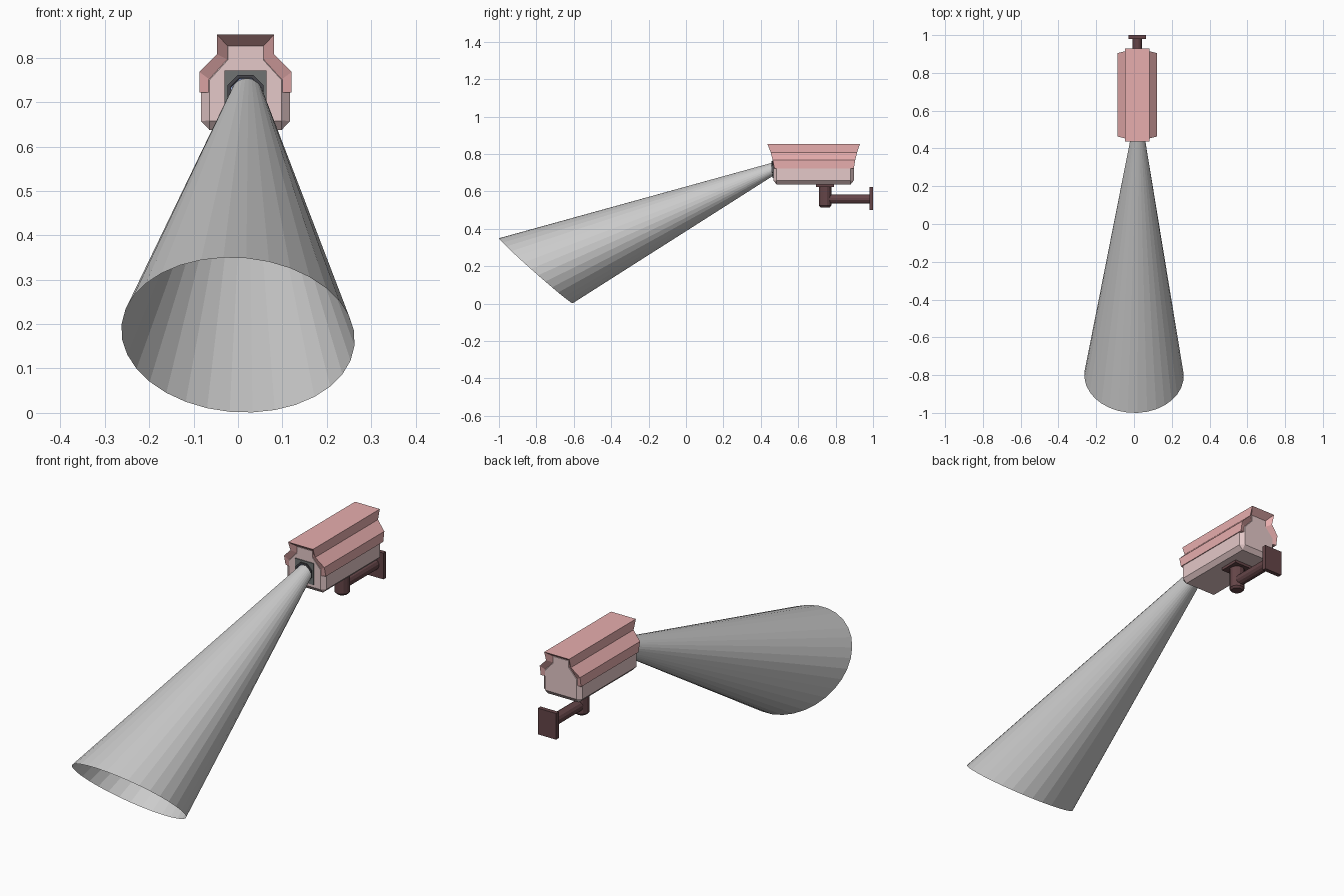
import bpy, bmesh
from math import pi, cos, sin
from mathutils import Vector, Matrix

if "Cube" in bpy.data.objects:
    bpy.data.objects.remove(bpy.data.objects["Cube"])

CX = 0.017  # centre line of the camera


def material(name, rgb):
    m = bpy.data.materials.new(name)
    m.diffuse_color = (*rgb, 1)
    m.use_nodes = True
    m.node_tree.nodes["Principled BSDF"].inputs["Base Color"].default_value = m.diffuse_color
    return m


ROOF = material("roof_pink", (0.80, 0.42, 0.42))
BODY = material("body_pink", (0.78, 0.58, 0.58))
BROWN = material("mount_brown", (0.13, 0.06, 0.065))
DARK = material("dark_grey", (0.16, 0.17, 0.17))
BLACK = material("ring_grey", (0.06, 0.06, 0.07))
GLASS = material("glass_blue", (0.35, 0.45, 0.8))


def finish(name, bm, mat=None, recalc=True):
    if recalc:
        bmesh.ops.recalc_face_normals(bm, faces=bm.faces[:])
    me = bpy.data.meshes.new(name)
    bm.to_mesh(me)
    bm.free()
    ob = bpy.data.objects.new(name, me)
    bpy.context.collection.objects.link(ob)
    if mat:
        me.materials.append(mat)
    return ob


def loft(name, rings, mat=None, caps=True):
    """Bridge closed rings with equal point counts."""
    bm = bmesh.new()
    rows = [[bm.verts.new(p) for p in r] for r in rings]
    n = len(rows[0])
    for a, b in zip(rows, rows[1:]):
        for i in range(n):
            j = (i + 1) % n
            bm.faces.new((a[i], a[j], b[j], b[i]))
    if caps:
        bm.faces.new(rows[0])
        bm.faces.new(rows[-1])
    bmesh.ops.remove_doubles(bm, verts=bm.verts[:], dist=1e-4)
    return finish(name, bm, mat)


def box(name, lo, hi, mat):
    bm = bmesh.new()
    lo, hi = Vector(lo), Vector(hi)
    bmesh.ops.create_cube(bm, size=1, matrix=Matrix.Translation((lo + hi) / 2)
                          @ Matrix.Diagonal((*(hi - lo), 1)))
    return finish(name, bm, mat)


def circle(c, r, n, u, v):
    c, u, v = Vector(c), Vector(u), Vector(v)
    return [c + r * (cos(2 * pi * (i + .5) / n) * u + sin(2 * pi * (i + .5) / n) * v)
            for i in range(n)]


X, Y, Z = (1, 0, 0), (0, 1, 0), (0, 0, 1)


def section(half, y):
    """Mirror a half profile about the camera centre line."""
    return ([(CX + x, y, z) for x, z in half]
            + [(CX - x, y, z) for x, z in reversed(half)])


# housing with chamfered ends
outer = [(.081, .637), (.100, .657), (.100, .758), (.055, .800), (.055, .835)]
inner = [(.081, .6575), (.081, .659), (.081, .750), (.040, .795), (.040, .826)]
loft("housing", [section(inner, .467), section(outer, .485),
                 section(outer, .880), section(inner, .897)], BODY)

# stepped roof shell, overhanging more toward the top
roof_out = [(.104, .722, .474, .897), (.104, .768, .463, .905),
            (.064, .808, .453, .915), (.064, .852, .436, .929)]
roof_in = [(.083, .722), (.081, .751), (.040, .796), (.040, .826)]
rings = []
for s in (1, -1):
    rs = [[(CX + s * x, f, z), (CX + s * x, b, z), (CX + s * xi, .894, zi), (CX + s * xi, .469, zi)]
          for (x, z, f, b), (xi, zi) in zip(roof_out, roof_in)]
    rings += rs if s == 1 else rs[::-1]
loft("roof", rings, ROOF)

# lens: square plate, octagonal ring and glass
LZ = .721
box("lens_plate", (CX - .047, .463, LZ - .05), (CX + .047, .475, LZ + .05), DARK)
ring = [circle((CX, y, LZ), r, 8, X, Z)
        for r, y in ((.044, .466), (.044, .457), (.036, .457), (.034, .466))]
loft("lens_ring", ring, BLACK, caps=False)
loft("lens_glass", [circle((CX, y, LZ), .036, 8, X, Z) for y in (.4615, .466)], GLASS)

# view cone: open skewed surface from the lens to the tilted base
base_u = Vector((.263, -.008, -.007))
base_v = Vector((-.007, -.1975, .1745))
loft("view_cone", [circle((.020, .464, .718), .036, 32, X, Z),
                   circle((0, -.8025, .1755), 1, 32, base_u, base_v)], caps=False)

# wall mount: foot, post, arm and wall plate
MY = .744
box("mount_foot", (CX - .048, MY - .048, .624), (CX + .048, MY + .048, .640), BROWN)
loft("mount_post", [circle((CX, MY, z), r, 12, X, Y)
                    for z, r in ((.515, .026), (.524, .034), (.628, .034))], BROWN)
loft("mount_arm", [circle((CX, y, .559), .025, 12, X, Z) for y in (MY, .984)], BROWN)
box("wall_plate", (CX - .047, .980, .500), (CX + .047, 1.0, .622), BROWN)
